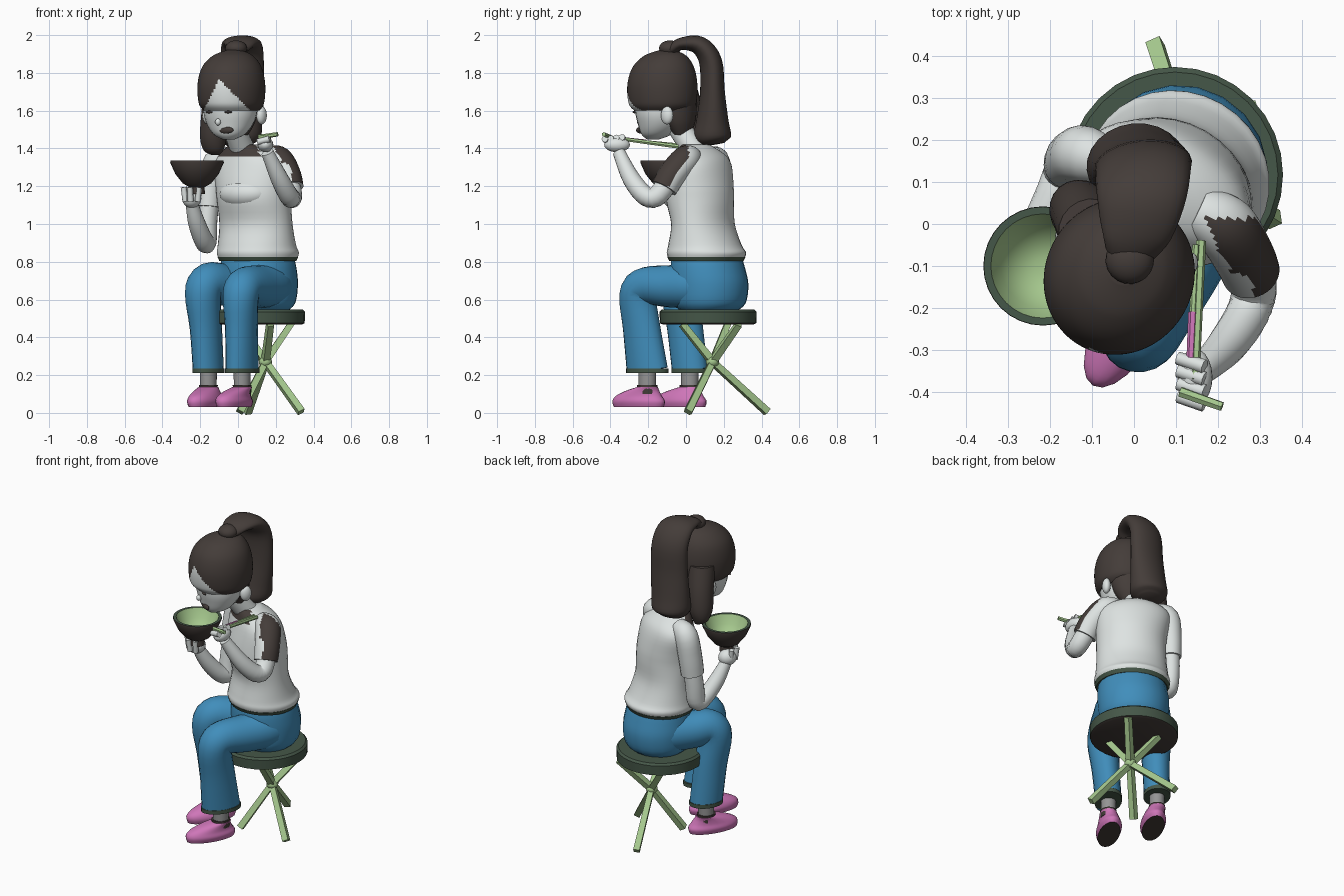
import bpy, bmesh, math
from mathutils import Vector

if "Cube" in bpy.data.objects:
    bpy.data.objects.remove(bpy.data.objects["Cube"])

def material(name, rgb):
    m = bpy.data.materials.new(name)
    m.diffuse_color = (*rgb, 1)
    m.use_nodes = True
    m.node_tree.nodes["Principled BSDF"].inputs["Base Color"].default_value = m.diffuse_color
    return m

PALE = material("pale skin and shirt", (.73, .77, .76))
BROWN = material("dark brown", (.058, .046, .041))
BLUE = material("jeans blue", (.052, .27, .5))
PINK = material("shoe pink", (.62, .18, .48))
DKGREEN = material("dark green", (.06, .095, .065))
GREEN = material("light green", (.38, .58, .27))
GREY = material("ankle grey", (.3, .3, .3))

TURN = math.radians(-30)                      # the sitter is turned to her right
LEFT = Vector((math.cos(TURN), math.sin(TURN), 0))
BACK = Vector((-math.sin(TURN), math.cos(TURN), 0))

def finish(name, bm, mats, rule=None, angle=50):
    bmesh.ops.recalc_face_normals(bm, faces=bm.faces)
    bm.normal_update()
    if rule:
        for f in bm.faces:
            f.material_index = int(rule(f.calc_center_median(), f.normal))
    me = bpy.data.meshes.new(name)
    bm.to_mesh(me)
    bm.free()
    ob = bpy.data.objects.new(name, me)
    bpy.context.collection.objects.link(ob)
    for m in mats:
        me.materials.append(m)
    bpy.context.view_layer.objects.active = ob
    ob.select_set(True)
    bpy.ops.object.shade_smooth_by_angle(angle=math.radians(angle))
    ob.select_set(False)
    return ob

def spline(pts, steps):
    """Catmull-Rom through stations (x, y, z, half width, half depth)."""
    out = []
    for i in range(len(pts) - 1):
        p = [pts[max(0, min(len(pts) - 1, i + k))] for k in (-1, 0, 1, 2)]
        for s in range(steps):
            t = s / steps
            out.append([.5 * (2*b + (c-a)*t + (2*a-5*b+4*c-d)*t*t + (3*b-a-3*c+d)*t**3)
                        for a, b, c, d in zip(*p)])
    return out + [list(pts[-1])]

def loft(name, pts, mats, flat=False, side=LEFT, steps=4, n=20, rule=None):
    """Skin rings along a path; flat keeps every ring horizontal."""
    st = spline(pts, steps)
    bm = bmesh.new()
    rings = []
    for i, s in enumerate(st):
        c = Vector(s[:3])
        if flat:
            u, v = LEFT, BACK
        else:
            t = (Vector(st[min(i+1, len(st)-1)][:3]) - Vector(st[max(i-1, 0)][:3])).normalized()
            u = (side - t * side.dot(t)).normalized()
            v = t.cross(u)
        rings.append([bm.verts.new(c + u*s[3]*math.cos(k*math.tau/n) + v*s[4]*math.sin(k*math.tau/n))
                      for k in range(n)])
    for a, b in zip(rings, rings[1:]):
        for k in range(n):
            bm.faces.new((a[k], a[(k+1) % n], b[(k+1) % n], b[k]))
    bm.faces.new(rings[0])
    bm.faces.new(rings[-1])
    return finish(name, bm, mats, rule)

def ball(name, c, r, mat, turn=TURN):
    bm = bmesh.new()
    bmesh.ops.create_uvsphere(bm, u_segments=20, v_segments=12, radius=1)
    ob = finish(name, bm, [mat])
    ob.location, ob.scale, ob.rotation_euler = c, r, (0, 0, turn)
    return ob

def lathe(name, c, profile, mats, rule=None, n=32):
    bm = bmesh.new()
    rings = [[bm.verts.new((c[0] + r*math.cos(k*math.tau/n), c[1] + r*math.sin(k*math.tau/n), z))
              for k in range(n)] for r, z in profile]
    for a, b in zip(rings, rings[1:]):
        for k in range(n):
            bm.faces.new((a[k], a[(k+1) % n], b[(k+1) % n], b[k]))
    bm.faces.new(rings[0])
    bm.faces.new(rings[-1])
    return finish(name, bm, mats, rule, 35)

def rod(name, a, b, r, mat, n=4):
    return loft(name, [(*a, r, r), (*b, r*.9, r*.9)], [mat], steps=1, n=n)

# Stool: round seat on three crossed legs
lathe("stool_seat", (.098, .117), [(.24, .468), (.255, .475), (.257, .535), (.245, .547)],
      [DKGREEN, BROWN], lambda c, n: n.z < -.8)
hub = Vector((.145, .14, .27))
for i, (foot, top) in enumerate([((.05, .43), (.17, -.02)), ((.335, .01), (.0, .22)), ((.01, .01), (.28, .28))]):
    rod(f"stool_leg_lower_{i}", Vector((*foot, .005)), hub, .026, GREEN)
    rod(f"stool_leg_upper_{i}", hub, Vector((*top, .47)), .026, GREEN)
ball("stool_hub", hub, (.035, .035, .03), GREEN)

# Jeans: pelvis, two bent legs with cuffs
loft("jeans_hips", [(.11, .12, .535, .15, .14), (.11, .125, .58, .195, .19), (.11, .125, .68, .21, .205),
     (.108, .115, .77, .205, .195), (.105, .11, .83, .195, .18)], [BLUE], flat=True)
legs = {
    "left": ([(.16, .17, .675, .07, .08), (.185, .08, .675, .115, .118), (.11, -.08, .67, .11, .112),
              (.04, -.21, .672, .1, .1), (.015, -.255, .62, .095, .1), (.018, -.235, .45, .08, .105),
              (.022, -.205, .225, .075, .118)], (.022, -.205), .12, (-.02, -.25)),
    "right": ([(.09, .2, .675, .08, .08), (.03, .16, .675, .12, .12), (-.08, .07, .68, .11, .112),
               (-.155, -.005, .69, .1, .105), (-.185, -.03, .63, .095, .1), (-.17, -.005, .45, .08, .1),
               (-.157, .02, .225, .075, .1)], (-.157, .02), .1, (-.17, -.03))}
for who, (path, (ax, ay), depth, (sx, sy)) in legs.items():
    loft(f"{who}_jeans_leg", path, [BLUE])
    loft(f"{who}_cuff", [(ax, ay, z, .078, depth + .003) for z in (.212, .236)], [DKGREEN], flat=True, steps=1)
    loft(f"{who}_ankle", [(ax, ay, .1, .042, .045), (ax, ay, .25, .045, .05)], [GREY], flat=True, steps=1)
    loft(f"{who}_shoe_collar", [(ax, ay, .1, .045, .055), (ax, ay, .148, .048, .056)], [BROWN], flat=True, steps=1)
    hx, hy = sx*.6 + ax*.4, sy*.6 + ay*.4
    loft(f"{who}_shoe", [(sx, sy, .03, .062, .148), (sx, sy, .06, .072, .156), (sx, sy, .088, .066, .138),
         (hx, hy, .115, .058, .1), (ax, ay, .136, .05, .06)], [PINK, BROWN], flat=True,
         rule=lambda c, n: n.z < -.8)

# Shirt torso with dark hem and neckline
loft("shirt", [(.105, .108, .823, .216, .2), (.105, .108, .85, .222, .206), (.1, .1, .89, .214, .187),
     (.095, .09, 1.0, .205, .155), (.085, .075, 1.12, .205, .17), (.08, .075, 1.2, .21, .165),
     (.07, .08, 1.31, .215, .14), (.055, .075, 1.37, .165, .115), (.03, .05, 1.42, .075, .075)],
     [PALE, BROWN], flat=True, n=32,
     rule=lambda c, n: c.z > 1.355 and n.dot(BACK) < -.1 and c.x < .11)
loft("shirt_hem", [(.105, .108, .803, .208, .192), (.105, .108, .826, .219, .203)], [DKGREEN],
     flat=True, steps=1, n=32)
ball("bust", Vector((.08, .075, 1.16)) - BACK*.08, (.15, .108, .085), PALE)

# Right arm, raised to carry the bowl
rs, re, rh = (-.115, .165, 1.33), (-.165, .125, .905), (-.245, -.055, 1.11)
loft("right_sleeve", [(-.05, .14, 1.36, .05, .05), (*rs, .068, .068), (-.142, .16, 1.2, .065, .07),
     (-.152, .15, 1.09, .062, .068)], [PALE])
loft("right_arm", [(-.14, .16, 1.2, .05, .055), (-.16, .145, 1.03, .05, .055), (*re, .05, .055),
     (-.185, .07, .92, .05, .05), (-.22, 0, 1.01, .045, .045), (*rh, .032, .034)], [PALE])
ball("right_hand", (-.245, -.07, 1.135), (.05, .055, .05), PALE)
for i in range(4):
    a = math.radians(150 + i * 50)
    p = Vector((-.235 + .045*math.cos(a), -.085 + .045*math.sin(a), 1.12))
    rod(f"right_finger_{i}", p, p + Vector((.012*math.cos(a), .012*math.sin(a), .075)), .017, PALE, 8)

# Left arm, bent up to hold the chopsticks; dark patch on the sleeve
def patch(c, n):
    return c.y < .015 and c.z > 1.2 and n.y < .35 and n.x > (-.2 if c.z > 1.32 else .2)
loft("left_sleeve", [(.15, .03, 1.35, .06, .06), (.215, -.005, 1.34, .075, .072), (.26, -.075, 1.26, .073, .073),
     (.278, -.115, 1.19, .07, .07)], [PALE, BROWN], side=BACK, rule=patch, steps=8, n=40)
loft("left_arm", [(.26, -.075, 1.26, .055, .055), (.285, -.145, 1.155, .055, .055),
     (.272, -.21, 1.145, .052, .052), (.22, -.29, 1.24, .047, .047), (.155, -.355, 1.38, .033, .033)],
     [PALE], side=Vector((1, .6, 0)))
ball("left_palm", (.145, -.365, 1.42), (.042, .068, .04), PALE, 0)
for i in range(4):
    y = -.43 + i * .03
    rod(f"left_finger_{i}", (.168, y, 1.45 + i*.003), (.105, y + .02, 1.435), .018, PALE, 8)
rod("chopstick_tip", (.16, -.04, 1.41), (.145, -.37, 1.455), .012, GREEN, 6)
rod("chopstick_pair", (.148, -.05, 1.42), (.14, -.22, 1.437), .009, GREEN, 6)
rod("chopstick_band", (.14, -.21, 1.437), (.135, -.32, 1.45), .011, PINK, 6)
rod("chopstick_end", (.11, -.4, 1.46), (.21, -.435, 1.475), .013, GREEN, 6)

# Bowl: dark outside, light green inside
lathe("bowl", (-.217, -.1), [(.042, 1.16), (.04, 1.195), (.075, 1.215), (.115, 1.265), (.142, 1.325),
      (.141, 1.335), (.124, 1.335), (.1, 1.28), (.06, 1.235), (.02, 1.225)], [BROWN, GREEN, DKGREEN],
      lambda c, n: 2 if n.z > .95 and c.z > 1.3 else n.z > .2)

# Head, neck, ears and small face details
loft("neck", [(.03, .05, 1.38, .065, .065), (-.03, -.05, 1.53, .06, .06)], [PALE], steps=2)
loft("head", [(-.05, -.175, 1.447, .03, .03), (-.047, -.155, 1.475, .085, .08), (-.042, -.135, 1.53, .125, .118),
     (-.04, -.13, 1.6, .145, .138), (-.038, -.13, 1.72, .14, .145)], [PALE], flat=True, n=24)
ball("left_ear", (.125, -.1, 1.575), (.025, .035, .048), PALE)
ball("right_ear", (-.16, -.02, 1.575), (.025, .035, .048), PALE)
head = Vector((-.042, -.133, 0))
def on_face(name, side, z, r, mat, out=.137):
    ball(name, head + LEFT*side - BACK*math.sqrt(max(0, out**2 - side**2*.9)) + Vector((0, 0, z)), r, mat)
on_face("nose", 0, 1.54, (.015, .015, .018), PALE, .128)
on_face("mouth", .035, 1.497, (.045, .012, .018), BROWN, .108)
for i, s in enumerate((-.055, .06)):
    on_face(f"eye_{i}", s, 1.593, (.024, .007, .007), BROWN)

# Hair: cap with a parted fringe, knot, ponytail and side lock
def forehead(c, n):
    drop = (c.x + .1) if c.x > -.1 else (-.1 - c.x) * 2
    return n.y < -.15 and c.z < 1.765 - drop
loft("hair_cap", [(-.035, -.125, 1.6, .145, .15), (-.035, -.125, 1.64, .17, .182), (-.035, -.125, 1.74, .176, .188),
     (-.033, -.12, 1.83, .155, .165), (-.027, -.11, 1.89, .105, .115), (-.02, -.1, 1.92, .04, .045)],
     [BROWN, PALE], flat=True, n=96, steps=12, rule=forehead)
loft("nape_hair", [(.005, -.02, 1.47, .05, .04), (0, -.03, 1.55, .1, .075), (-.01, -.05, 1.68, .13, .1)],
     [BROWN], flat=True)
ball("hair_knot", (-.01, -.085, 1.93), (.058, .058, .042), BROWN)
loft("ponytail", [(-.01, -.07, 1.93, .06, .03), (.005, -.02, 1.955, .085, .033), (.018, .07, 1.945, .108, .05),
     (.022, .13, 1.86, .115, .06), (.02, .14, 1.7, .118, .065), (.01, .14, 1.55, .12, .085),
     (.005, .14, 1.46, .115, .1), (.005, .145, 1.42, .07, .06)], [BROWN], side=Vector((1, .1, 0)), n=24)
loft("side_lock", [(-.1, -.02, 1.72, .08, .08), (-.12, .02, 1.58, .075, .075), (-.13, .035, 1.46, .072, .07),
     (-.13, .04, 1.39, .055, .045), (-.12, .05, 1.365, .02, .02)], [BROWN], flat=True)
